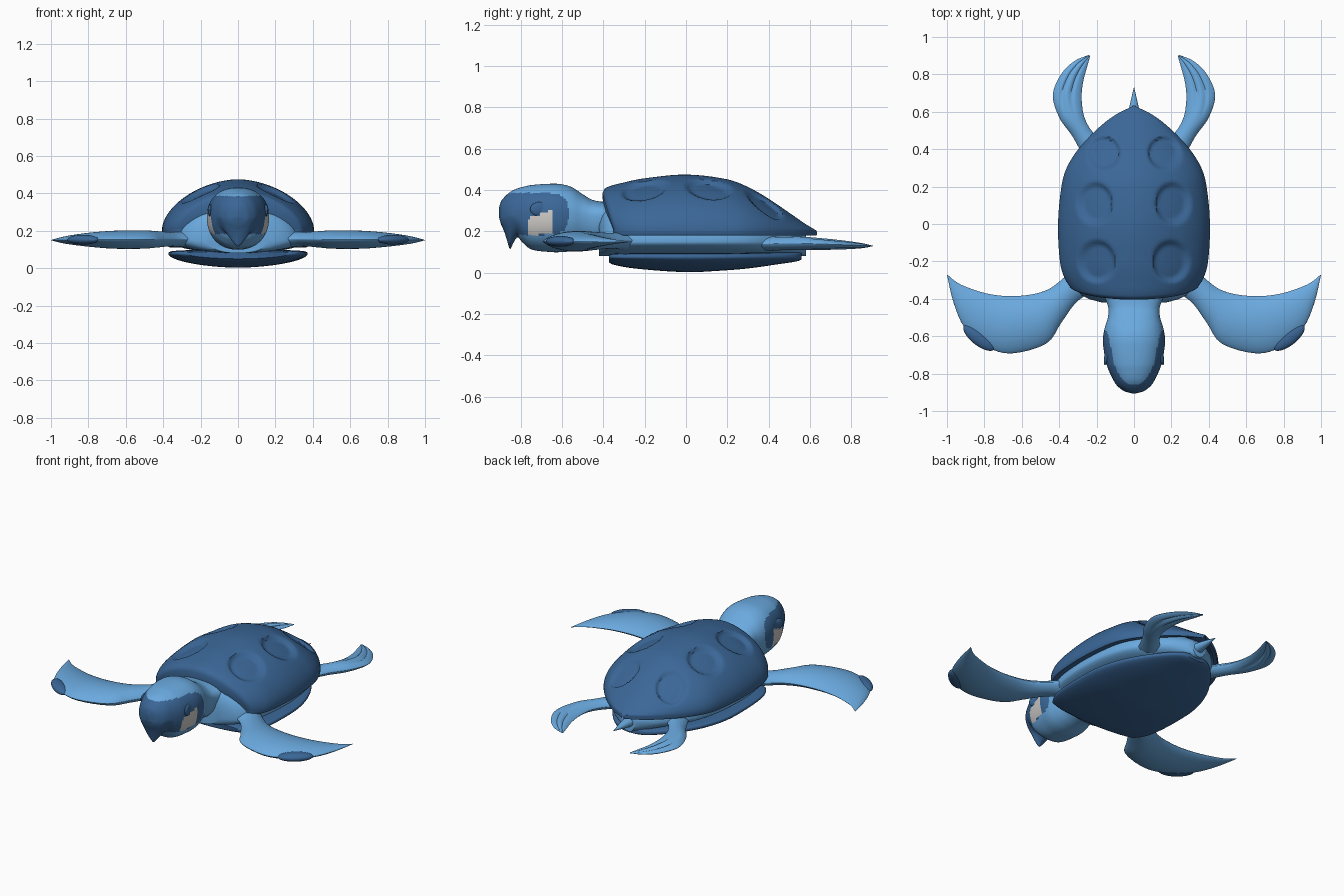
import bpy, bmesh, math
from mathutils import Vector

if "Cube" in bpy.data.objects:
    bpy.data.objects.remove(bpy.data.objects["Cube"])


def material(name, rgb):
    m = bpy.data.materials.new(name)
    m.diffuse_color = (*rgb, 1)
    m.use_nodes = True
    m.node_tree.nodes["Principled BSDF"].inputs["Base Color"].default_value = m.diffuse_color
    return m


DARK = material("dark blue", (0.043, 0.135, 0.31))
LIGHT = material("light blue", (0.145, 0.40, 0.74))
WHITE = material("eye white", (0.62, 0.60, 0.58))


def sample(table, t):
    """Smooth interpolation of table rows (key, values...) at key t."""
    n = len(table)
    t = min(max(t, table[0][0]), table[-1][0])
    i = next(k for k in range(n - 1) if t <= table[k + 1][0])
    a, b = table[i], table[i + 1]
    p, q = table[max(i - 1, 0)], table[min(i + 2, n - 1)]
    h = b[0] - a[0]
    u = (t - a[0]) / h
    out = []
    for c in range(1, len(a)):
        m0 = (b[c] - p[c]) / (b[0] - p[0]) * h
        m1 = (q[c] - a[c]) / (q[0] - a[0]) * h
        out.append((2*u**3 - 3*u*u + 1) * a[c] + (u**3 - 2*u*u + u) * m0
                   + (3*u*u - 2*u**3) * b[c] + (u**3 - u*u) * m1)
    return out


def spread(a, b, n):
    """Keys from a to b, crowded toward both ends."""
    return [a + (b - a) * (0.5 * i / n + 0.25 * (1 - math.cos(math.pi * i / n))) for i in range(n + 1)]


def power(v, e):
    return math.copysign(abs(v) ** e, v)


def finish(obj, mats, angle=40):
    for m in mats:
        obj.data.materials.append(m)
    bpy.ops.object.select_all(action='DESELECT')
    obj.select_set(True)
    bpy.context.view_layer.objects.active = obj
    bpy.ops.object.shade_smooth_by_angle(angle=math.radians(angle))


def mirror(obj):
    obj.modifiers.new("mirror", 'MIRROR').use_axis[0] = True


def loft(name, rings, mats, rule=None, hollow=False, angle=40):
    bm = bmesh.new()
    rows = [[bm.verts.new(p) for p in r] for r in rings]
    n = len(rows[0])
    for a, b in zip(rows, rows[1:]):
        for j in range(n):
            bm.faces.new((a[j], a[(j + 1) % n], b[(j + 1) % n], b[j]))
    for r in (rows[0], rows[-1]):
        if hollow:                      # arch-shaped end strip
            for j in range(n // 2 - 1):
                bm.faces.new((r[j], r[j + 1], r[n - 2 - j], r[n - 1 - j]))
        else:
            bm.faces.new(r)
    bmesh.ops.remove_doubles(bm, verts=bm.verts, dist=0.0004)
    bmesh.ops.recalc_face_normals(bm, faces=bm.faces)
    if rule:
        for f in bm.faces:
            f.material_index = rule(f.calc_center_median())
    me = bpy.data.meshes.new(name)
    bm.to_mesh(me)
    bm.free()
    obj = bpy.data.objects.new(name, me)
    bpy.context.collection.objects.link(obj)
    finish(obj, mats, angle)
    return obj


def oval_ring(y, w, top, mid, bottom, e_up=1.0, e_low=1.0, n=56):
    pts = []
    for j in range(n):
        a = 2 * math.pi * j / n
        s = math.sin(a)
        e, h = (e_up, top - mid) if s >= 0 else (e_low, mid - bottom)
        pts.append(Vector((w * power(math.cos(a), e), y, mid + h * power(s, e))))
    return pts


# Upper shell: arched rings with six round dimples
SHELL = [(-0.405, 0.315, 0.385), (-0.39, 0.34, 0.41), (-0.3, 0.38, 0.437), (-0.2, 0.397, 0.457),
         (0, 0.406, 0.475), (0.2, 0.388, 0.452), (0.3, 0.36, 0.415), (0.4, 0.298, 0.358),
         (0.5, 0.205, 0.29), (0.58, 0.105, 0.235), (0.63, 0.008, 0.205)]
DIMPLES = [(0.20, -0.20, 0.105, 0.12), (0.21, 0.11, 0.10, 0.12), (0.165, 0.38, 0.095, 0.095)]
RIM = 0.205


def dimple(x, y):
    d = min(math.hypot((abs(x) - cx) / rx, (y - cy) / ry) for cx, cy, rx, ry in DIMPLES)
    u = min(max((1 - d) / 0.3, 0), 1)
    return 0.024 * u * u * (3 - 2 * u)


def shell_ring(y):
    w, top = sample(SHELL, y)
    outer, inner = [], []
    lean = 0.055 * max(0, 1 - (y + 0.405) / 0.25)
    for j in range(73):
        a = math.pi * j / 72
        c, s = power(math.cos(a), 1.13), math.sin(a) ** 1.13
        x, yy = w * c, y + lean * (1 - s)
        d = dimple(x, yy)
        outer.append(Vector((x - math.copysign(0.55 * d, x), yy, RIM + (top - RIM) * s - 0.83 * d)))
        wi = max(w - 0.04, w * 0.6)
        inner.append(Vector((wi * c, yy + 0.004, RIM - 0.012 + max(top - RIM - 0.045, 0.004) * s)))
    def lip(k, z):
        return Vector((outer[k].x * k_in(z), outer[k].y, z))
    def k_in(z):
        return 0.985 if z < 0.19 else 1.0
    outer = [lip(0, 0.181), lip(0, 0.192)] + outer + [lip(-1, 0.192), lip(-1, 0.181)]
    inner = [inner[0] - Vector((0, 0, 0.01))] * 2 + inner + [inner[-1] - Vector((0, 0, 0.01))] * 2
    return outer + inner[::-1]


loft("upper_shell", [shell_ring(y) for y in spread(-0.405, 0.63, 90)], [DARK], hollow=True)

# Lower shell plate
PLATE = [(-0.372, 0.27, 0.088, 0.05), (-0.355, 0.315, 0.094, 0.04), (-0.25, 0.36, 0.097, 0.021),
         (0, 0.372, 0.097, 0.003), (0.15, 0.355, 0.097, 0.009), (0.3, 0.30, 0.098, 0.021),
         (0.45, 0.2, 0.1, 0.042), (0.54, 0.11, 0.1, 0.056), (0.56, 0.06, 0.096, 0.065)]
rings = []
for y in spread(-0.372, 0.56, 36):
    w, top, low = sample(PLATE, y)
    rings.append(oval_ring(y, w, top, 0.075, low, 0.45, 1.12))
loft("lower_shell", rings, [DARK])

# Soft body between the shells
BODY = [(-0.42, 0.17, 0.29), (-0.39, 0.27, 0.33), (-0.3, 0.335, 0.37), (0, 0.368, 0.40),
        (0.3, 0.315, 0.345), (0.5, 0.165, 0.235), (0.58, 0.05, 0.18)]
loft("body", [oval_ring(y, *sample(BODY, y), 0.15, 0.08) for y in spread(-0.42, 0.58, 30)], [LIGHT])

# Head and neck with hooked beak: key y, half width, top, bottom, lower exponent
HEAD = [(-0.905, 0.012, 0.315, 0.27, 1.0), (-0.895, 0.05, 0.345, 0.235, 1.0), (-0.88, 0.073, 0.365, 0.20, 1.1),
        (-0.867, 0.088, 0.378, 0.16, 1.35), (-0.852, 0.10, 0.39, 0.115, 1.6), (-0.835, 0.11, 0.40, 0.145, 1.4),
        (-0.815, 0.12, 0.408, 0.172, 1.0), (-0.795, 0.13, 0.414, 0.15, 0.85), (-0.75, 0.147, 0.424, 0.114, 0.85),
        (-0.65, 0.165, 0.431, 0.10, 0.9), (-0.6, 0.165, 0.428, 0.10, 0.9), (-0.55, 0.155, 0.413, 0.105, 0.95),
        (-0.5, 0.14, 0.38, 0.11, 1), (-0.45, 0.137, 0.352, 0.112, 1), (-0.38, 0.16, 0.342, 0.112, 1),
        (-0.3, 0.18, 0.34, 0.11, 1)]


def face_colour(c):
    x, y, z = c
    if -0.765 < y < -0.645 and 0.184 < z < 0.30 + 0.35 * (y + 0.66) and abs(x) > 0.08:
        return 2                                        # eye
    mask = ((y + 0.75) / 0.18) ** 4 + ((z - 0.285) / 0.102) ** 4 < 1
    beak = y < -0.812 and z < 0.368
    return 1 if mask or beak else 0


rings = []
for i in range(111):
    y = -0.905 + 0.605 * (i / 110) ** 1.25
    w, top, low, e = sample(HEAD, y)
    rings.append(oval_ring(y, w, top, 0.275, low, 0.9, e, 80))
loft("head", rings, [LIGHT, DARK, WHITE], face_colour)


# Flippers: key t, front edge xy, back edge xy, mid height, half thickness
def flipper(name, table, grooves=0.0):
    rings = []
    for i in range(33):
        t = (len(table) - 1) * i / 32
        ax, ay, bx, by, z, h = sample(table, t)
        a, b = Vector((ax, ay, z)), Vector((bx, by, z))
        g = grooves * min(max((t - 2) / 1.5, 0), 1)
        ring = []
        for side, n in ((1, 24), (-1, 24)):
            for j in range(n):
                u = -math.cos(math.pi * j / n) * side
                cut = sum(math.exp(-((u - k) / 0.12) ** 2) for k in (-0.35, 0.3))
                thick = h * (1 - u * u) ** 0.75 * (1 - g * cut)
                ring.append(a.lerp(b, (u + 1) / 2) + Vector((0, 0, side * thick)))
        rings.append(ring)
    obj = loft(name, rings, [LIGHT], angle=50)
    mirror(obj)


flipper("front_flipper", [
    (0, 0.22, -0.36, 0.30, -0.22, 0.155, 0.045), (1, 0.31, -0.42, 0.39, -0.30, 0.155, 0.038),
    (2, 0.39, -0.53, 0.46, -0.35, 0.154, 0.043), (3, 0.47, -0.64, 0.55, -0.377, 0.153, 0.049),
    (4, 0.655, -0.692, 0.67, -0.386, 0.152, 0.048), (5, 0.79, -0.655, 0.79, -0.371, 0.152, 0.038),
    (6, 0.905, -0.555, 0.895, -0.337, 0.151, 0.024), (7, 0.965, -0.42, 0.95, -0.31, 0.15, 0.012),
    (8, 1.0, -0.272, 0.996, -0.272, 0.15, 0.001)])
flipper("rear_flipper", [
    (0, 0.27, 0.36, 0.16, 0.44, 0.14, 0.035), (1, 0.33, 0.47, 0.22, 0.49, 0.142, 0.032),
    (2, 0.40, 0.57, 0.265, 0.57, 0.142, 0.032), (3, 0.434, 0.69, 0.28, 0.67, 0.138, 0.027),
    (4, 0.39, 0.80, 0.272, 0.76, 0.134, 0.02), (5, 0.32, 0.87, 0.252, 0.835, 0.131, 0.012),
    (6, 0.24, 0.905, 0.235, 0.895, 0.13, 0.002)], grooves=0.5)


# Flattened ovals: flipper edge patches and brow lids
def oval(name, loc, size, turn):
    bpy.ops.mesh.primitive_uv_sphere_add(segments=28, ring_count=16, radius=1)
    obj = bpy.context.object
    obj.name = name
    obj.scale, obj.rotation_euler, obj.location = size, (0, 0, math.radians(turn)), loc
    bpy.ops.object.transform_apply(location=True, rotation=True, scale=True)
    finish(obj, [DARK])
    mirror(obj)


oval("flipper_patch", (0.828, -0.607, 0.152), (0.103, 0.042, 0.026), 38)
oval("brow_lid", (0.146, -0.71, 0.308), (0.013, 0.045, 0.034), 12)

# Pointed tail
TAIL = [(0.52, 0.045, 0.035), (0.62, 0.026, 0.022), (0.73, 0.001, 0.001)]
rings = []
for i in range(9):
    y = 0.52 + 0.21 * i / 8
    w, h = sample(TAIL, y)
    rings.append(oval_ring(y, w, 0.14 + h, 0.14, 0.14 - h, n=20))
loft("tail", rings, [LIGHT])
